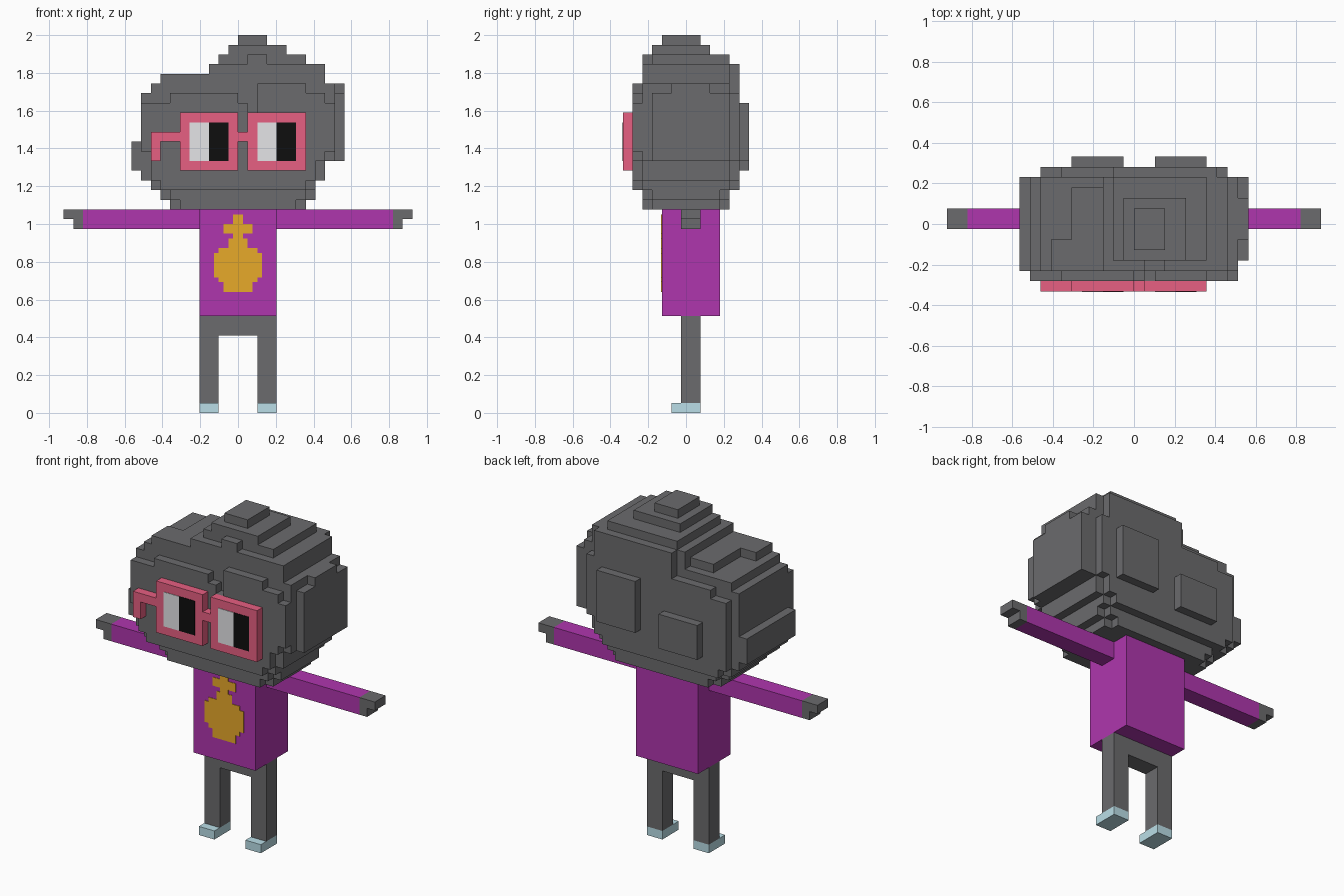
import bpy, bmesh

if "Cube" in bpy.data.objects:
    bpy.data.objects.remove(bpy.data.objects["Cube"])

V = 2 / 39  # size of one block; y indices are shifted by half a block


def material(name, code):
    m = bpy.data.materials.new(name)
    rgb = [c / 255 for c in bytes.fromhex(code)]
    m.diffuse_color = (*[((c + 0.055) / 1.055) ** 2.4 for c in rgb], 1)
    m.use_nodes = True
    m.node_tree.nodes["Principled BSDF"].inputs["Base Color"].default_value = m.diffuse_color
    return m


GREY = material("charcoal grey", "6b6b6d")
PURPLE = material("purple", "af36ae")
PINK = material("pink", "ff6a90")
WHITE = material("white", "fafafc")
BLACK = material("black", "0e0e0e")
GOLD = material("gold", "f7b52d")
BLUE = material("pale blue", "ccf3fd")


def box(x0, x1, y0, y1, z0, z1):
    return {(x, y, z) for x in range(x0, x1) for y in range(y0, y1) for z in range(z0, z1)}


def rounded(x0, x1, y0, y1, z0, z1):
    """A layer with its four upright corners notched."""
    return box(x0 + 1, x1 - 1, y0, y1, z0, z1) | box(x0, x1, y0 + 1, y1 - 1, z0, z1)


def mirrored(cells, side):
    return cells if side > 0 else {(-1 - x, y, z) for x, y, z in cells}


def skin(name, mat, cells, scale=(V, V, V), offset=(0, V / 2, 0)):
    """One closed skin around a set of blocks, with flat areas merged."""
    bm = bmesh.new()
    verts = {}
    for c in cells:
        for axis in range(3):
            for step in (0, 1):
                near = list(c)
                near[axis] += 2 * step - 1
                if tuple(near) in cells:
                    continue
                face = []
                for a, b in ((0, 0), (1, 0), (1, 1), (0, 1)):
                    p = list(c)
                    p[axis] += step
                    p[(axis + 1) % 3] += a
                    p[(axis + 2) % 3] += b
                    p = tuple(p)
                    if p not in verts:
                        verts[p] = bm.verts.new([i * s + o for i, s, o in zip(p, scale, offset)])
                    face.append(verts[p])
                bm.faces.new(face if step else face[::-1])
    bmesh.ops.dissolve_limit(bm, angle_limit=0.01, verts=bm.verts[:], edges=bm.edges[:])
    me = bpy.data.meshes.new(name)
    bm.to_mesh(me)
    bm.free()
    me.materials.append(mat)
    bpy.context.collection.objects.link(bpy.data.objects.new(name, me))


# Head: layers widening from the chin up to the brow
head = rounded(-7, 7, -5, 4, 21, 22) | rounded(-8, 8, -5, 4, 22, 23)
head |= rounded(-9, 8, -6, 5, 23, 24) | rounded(-10, 9, -6, 5, 24, 26)
head |= rounded(-10, 10, -6, 5, 26, 32) | box(-10, 10, -6, 4, 27, 32)
head |= box(-10, 10, -5, 4, 32, 33) | box(-9, 10, -5, 4, 33, 34)
# Fringe locks with a parting, and locks on both sides
head |= box(-7, 0, -6, -5, 32, 33) | box(2, 9, -6, -5, 32, 33) | box(2, 7, -6, -5, 33, 34)
head -= box(1, 2, -6, -5, 31, 32)
head |= box(10, 11, -4, 4, 26, 33) | box(10, 11, -2, 2, 33, 34)
head |= box(-11, -10, -5, 4, 25, 28)
# Lower hair step on the left, then the crown
head |= box(-8, 0, -5, -2, 34, 35) | box(-6, 0, -2, 3, 34, 35) | box(-7, 9, 4, 5, 32, 33)
head |= rounded(-3, 9, -5, 5, 33, 36) | box(-3, 9, -5, 4, 34, 36)
head |= box(-2, 7, -4, 4, 36, 37) | box(1, 3, -5, -4, 36, 37)
head |= box(-1, 5, -4, 2, 37, 38) | box(0, 3, -3, 1, 38, 39)
# Raised tufts on the back
head |= box(2, 7, 5, 6, 26, 32) | box(-6, -1, 5, 6, 25, 29)
skin("head", GREY, head)

# Glasses: two frames, bridge and hooked temple
skin("glasses_frame", PINK,
     box(-6, 0, -7, -6, 25, 31) | box(1, 7, -7, -6, 25, 31)
     | box(-9, 2, -7, -6, 28, 29) | box(-9, -8, -7, -6, 26, 29))
# Lens plates, light half and dark half
for label, x in (("left", -5), ("right", 2)):
    for part, mat, dx in (("eye_white", WHITE, 0), ("pupil", BLACK, 2)):
        skin(f"{label}_{part}", mat, box(x + dx, x + dx + 2, 0, 1, 26, 30),
             scale=(V, 0.004, V), offset=(0, -6.5 * V - 0.003, 0))

# Torso and chest emblem, drawn at half the block size
skin("torso", PURPLE, box(-4, 4, -3, 3, 10, 21))
emblem = set()
for row, half in enumerate("3345555542213311"):
    emblem |= box(-int(half), int(half), 0, 1, 25 + row, 26 + row)
skin("chest_emblem", GOLD, emblem, scale=(V / 2, 0.004, V / 2), offset=(0, -2.5 * V - 0.003, 0))

# Arms, hands and shoes on both sides; legs joined by the hips
legs = box(-4, 4, -1, 1, 8, 10)
for label, side in (("left", -1), ("right", 1)):
    skin(f"{label}_arm", PURPLE, mirrored(box(4, 16, -1, 1, 19, 21), side))
    hand = box(16, 18, -1, 1, 20, 21) | box(16, 17, -1, 1, 19, 20)
    skin(f"{label}_hand", GREY, mirrored(hand, side))
    skin(f"{label}_shoe", BLUE, mirrored(box(2, 4, -2, 1, 0, 1), side))
    legs |= mirrored(box(2, 4, -1, 1, 1, 8), side)
skin("legs", GREY, legs)
